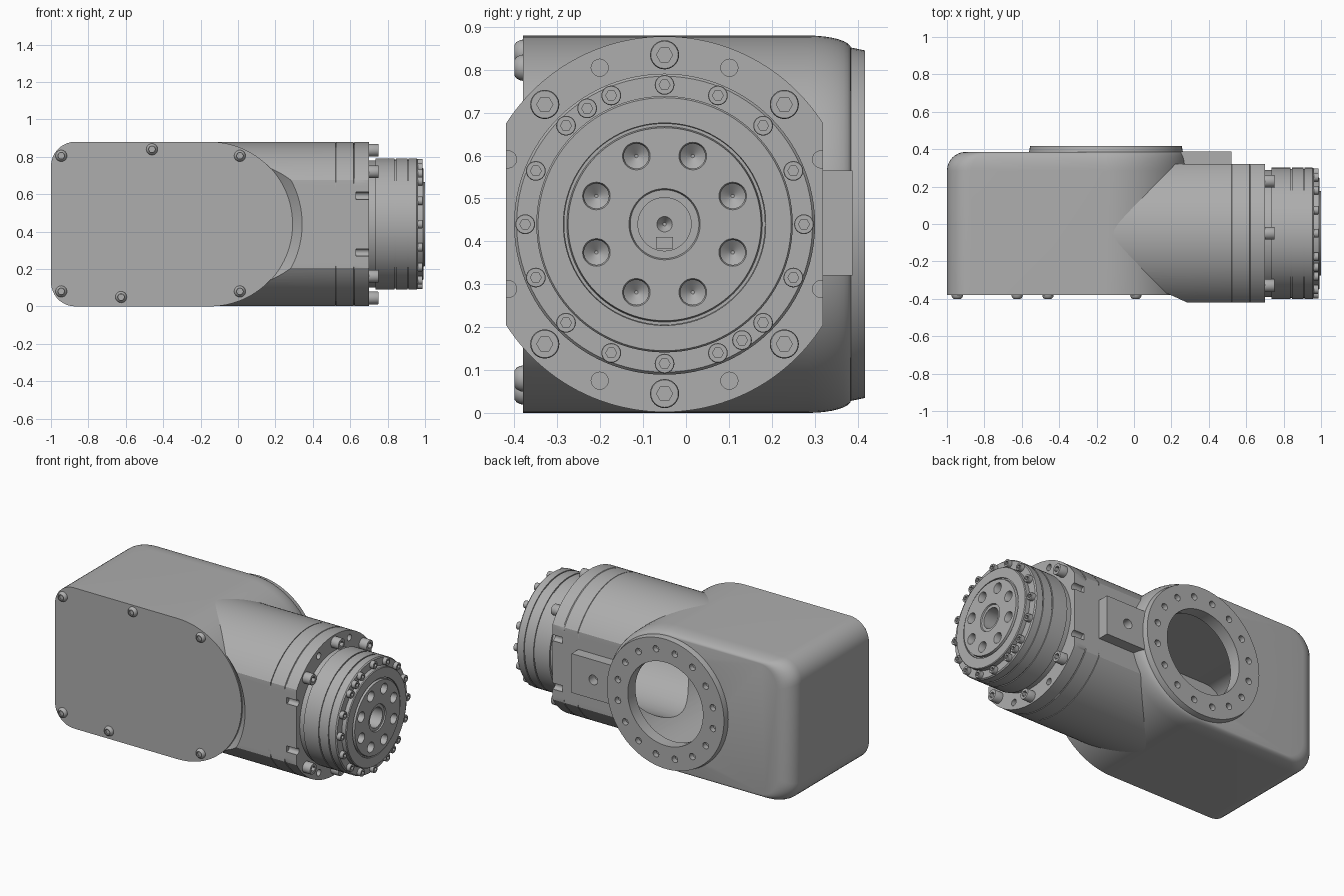
import bpy, bmesh
from math import sin, cos, pi, radians

if "Cube" in bpy.data.objects:
    bpy.data.objects.remove(bpy.data.objects["Cube"])

grey = bpy.data.materials.new("machined_grey")
grey.use_nodes = True
colour = (0.42, 0.42, 0.42, 1)
grey.diffuse_color = colour
grey.node_tree.nodes["Principled BSDF"].inputs["Base Color"].default_value = colour

AY, AZ = -0.05, 0.44      # axis of the arm and gearbox
BX, BZ = -0.15, 0.44      # axis of the round housing end


def loft(name, axis, rings, closed=False):
    """Join rings of 2D points placed along an axis; closed makes a tube."""
    bm = bmesh.new()
    loops = []
    for pos, pts in rings:
        loops.append([bm.verts.new((pos, u, v) if axis == "x" else (u, pos, v)) for u, v in pts])
    pairs = list(zip(loops, loops[1:]))
    if closed:
        pairs.append((loops[-1], loops[0]))
    else:
        bm.faces.new(loops[0])
        bm.faces.new(loops[-1])
    for a, b in pairs:
        n = len(a)
        for i in range(n):
            j = (i + 1) % n
            bm.faces.new((a[i], a[j], b[j], b[i]))
    bmesh.ops.recalc_face_normals(bm, faces=bm.faces)
    mesh = bpy.data.meshes.new(name)
    bm.to_mesh(mesh)
    bm.free()
    mesh.materials.append(grey)
    obj = bpy.data.objects.new(name, mesh)
    bpy.context.collection.objects.link(obj)
    return obj


def circle(c, r, n=96):
    return [(c[0] + r * cos(2 * pi * i / n), c[1] + r * sin(2 * pi * i / n)) for i in range(n)]


def turned(name, axis, c, profile, closed=False, n=96):
    return loft(name, axis, [(p, circle(c, r, n)) for p, r in profile], closed)


def box(name, x, y, z):
    return loft(name, "x", [(p, [(y[0], z[0]), (y[1], z[0]), (y[1], z[1]), (y[0], z[1])]) for p in x])


def polar(c, r, degrees):
    return (c[0] + r * cos(radians(degrees)), c[1] + r * sin(radians(degrees)))


cutters = set()


def cut(obj, tools):
    for tool in tools:
        tool.hide_render = True
        cutters.add(tool)
        m = obj.modifiers.new("cut", "BOOLEAN")
        m.operation, m.solver, m.object = "DIFFERENCE", "EXACT", tool
    bpy.context.view_layer.update()
    result = obj.evaluated_get(bpy.context.evaluated_depsgraph_get())
    mesh = bpy.data.meshes.new_from_object(result)
    obj.modifiers.clear()
    obj.data = mesh


def outline(dx, dz):
    """Housing outline: round right end, two rounded left corners."""
    r, half, left = 0.13, 0.44 - dz, -1 + dx
    pts = [polar((BX, BZ), half, -90 + 180 * i / 48) for i in range(49)]
    for z, start in ((BZ + half - r, 90), (BZ - half + r, 180)):
        pts += [polar((left + r, z), r, start + 10 * i) for i in range(10)]
    return pts


def flat_sided(r):
    """Arm section: a circle with its front and back sliced flat."""
    return [(min(0.32, max(-0.42, y)), z) for y, z in circle((AY, AZ), r, 144)]


# Hollow housing with rounded back edges
rings = [(-0.365, outline(0, 0))]
for i in range(9):
    a = i * pi / 16
    rings.append((0.285 + 0.1 * sin(a), outline(0.1 * (1 - cos(a)), 0.03 * (1 - cos(a)))))
housing = loft("housing", "y", rings)
cavity = loft("cavity_cutter", "y", [(-0.45, outline(0.05, 0.05)), (0.34, outline(0.05, 0.05))])
bore = turned("bore_cutter", "x", (AY, AZ), [(-0.14, 0.31), (0.51, 0.31)])
port = turned("port_cutter", "y", (BX, BZ), [(0.2, 0.262), (0.5, 0.262)])
cut(housing, [cavity, bore, port])

# Front cover and its domed screws
loft("front_cover", "y", [(-0.38, outline(0, 0)), (-0.363, outline(0, 0))])


def screw(name, axis, c, base, top, r, dome=False):
    """Cap screw with a hexagonal socket."""
    n = 24
    h = top - base
    hexagon = []
    for i in range(n):
        a = 2 * pi * i / n
        d = 0.48 * r / cos(a % (pi / 3) - pi / 6)
        hexagon.append((c[0] + d * cos(a), c[1] + d * sin(a)))
    steps = [(0, 1), (0.4, 0.95), (0.8, 0.8), (1, 0.6)] if dome else [(0, 1), (0.92, 1), (1, 0.94)]
    parts = [(base + h * t, circle(c, r * s, n)) for t, s in steps]
    parts += [(top, hexagon), (top - h * 0.5, hexagon)]
    return loft(name, axis, parts)


for c in ((-0.945, 0.805), (-0.46, 0.84), (0.01, 0.805), (-0.945, 0.08), (-0.625, 0.05), (0.01, 0.08)):
    screw("cover_screw", "y", c, -0.378, -0.4, 0.031, True)

# Back mounting ring with bolt holes
ring = turned("back_ring", "y", (BX, BZ),
              [(0.36, 0.26), (0.36, 0.412), (0.385, 0.412), (0.418, 0.405), (0.418, 0.26)], True)
cut(ring, [turned("ring_hole_cutter", "y", polar((BX, BZ), 0.335, 11.25 + 22.5 * i),
                  [(0.37, 0.02), (0.45, 0.02)], n=20) for i in range(16)])

# Arm growing out of the housing, relieved around the cover
arm = loft("arm", "x", [(-0.15, flat_sided(0.438)), (0.52, flat_sided(0.438))])
relief = turned("relief_cutter", "y", (BX, BZ), [(-0.45, 0.525), (-0.372, 0.442)])
cut(arm, [cavity, bore, relief])

# Pad on the back of the arm
pad = box("back_pad", (0.25, 0.52), (0.29, 0.388), (0.32, 0.565))
cut(pad, [turned("pad_hole_cutter", "y", (0.37, 0.44), [(0.33, 0.03), (0.45, 0.03)], n=24)])

# Spacer and end flange
loft("arm_spacer", "x", [(0.505, flat_sided(0.42)), (0.522, flat_sided(0.434)), (0.524, flat_sided(0.438)),
                         (0.617, flat_sided(0.438)), (0.62, flat_sided(0.433))])
flange = loft("end_flange", "x", [(0.618, flat_sided(0.433)), (0.624, flat_sided(0.438)),
                                  (0.7, flat_sided(0.438))])
cut(flange, [turned("flange_hole_cutter", "x", polar((AY, AZ), 0.395, 22.5 + 45 * i),
                    [(0.63, 0.02), (0.75, 0.02)], n=20) for i in range(8)])
for i in range(8):
    if i % 4:
        screw("flange_bolt", "x", polar((AY, AZ), 0.395, 45 * i), 0.698, 0.752, 0.034)

# Gearbox body with grooves
turned("gearbox", "x", (AY, AZ), [
    (0.69, 0.29), (0.69, 0.34), (0.735, 0.34), (0.735, 0.351), (0.838, 0.351), (0.838, 0.345),
    (0.845, 0.345), (0.845, 0.351), (0.905, 0.351), (0.905, 0.345), (0.912, 0.345),
    (0.912, 0.351), (0.955, 0.351), (0.962, 0.345), (0.962, 0.29)], True)
for a in [22.5 * i for i in range(16)] + [123.75, 303.75]:
    screw("gearbox_screw", "x", polar((AY, AZ), 0.325, a), 0.96, 0.986, 0.023)

# Output ring and hub
turned("output_ring", "x", (AY, AZ), [(0.7, 0.234), (0.7, 0.299), (0.988, 0.299), (0.993, 0.295),
                                      (0.993, 0.236)], True)
hub = turned("output_hub", "x", (AY, AZ), [
    (0.7, 0.062), (0.7, 0.235), (0.985, 0.235), (0.985, 0.228), (1, 0.225),
    (1, 0.083), (0.992, 0.08), (0.992, 0.062)], True)
cut(hub, [turned("hub_hole_cutter", "x", polar((AY, AZ), 0.172, 22.5 + 45 * i),
                 [(0.915, 0.004), (0.935, 0.029), (0.993, 0.029), (1.01, 0.037)], n=28) for i in range(8)])

# Recessed input shaft with centre hole and key
turned("input_shaft", "x", (AY, AZ), [(0.72, 0.064), (0.9, 0.064), (0.9, 0.018), (0.88, 0.004)], n=48)
box("shaft_key", (0.88, 0.93), (AY - 0.02, AY + 0.02), (0.383, 0.41))

# Tidy up and shade
for tool in cutters:
    bpy.data.objects.remove(tool)
bpy.ops.object.select_all(action="DESELECT")
for obj in bpy.context.scene.objects:
    if obj.type == "MESH":
        obj.select_set(True)
        bpy.context.view_layer.objects.active = obj
bpy.ops.object.shade_smooth_by_angle(angle=radians(30))
